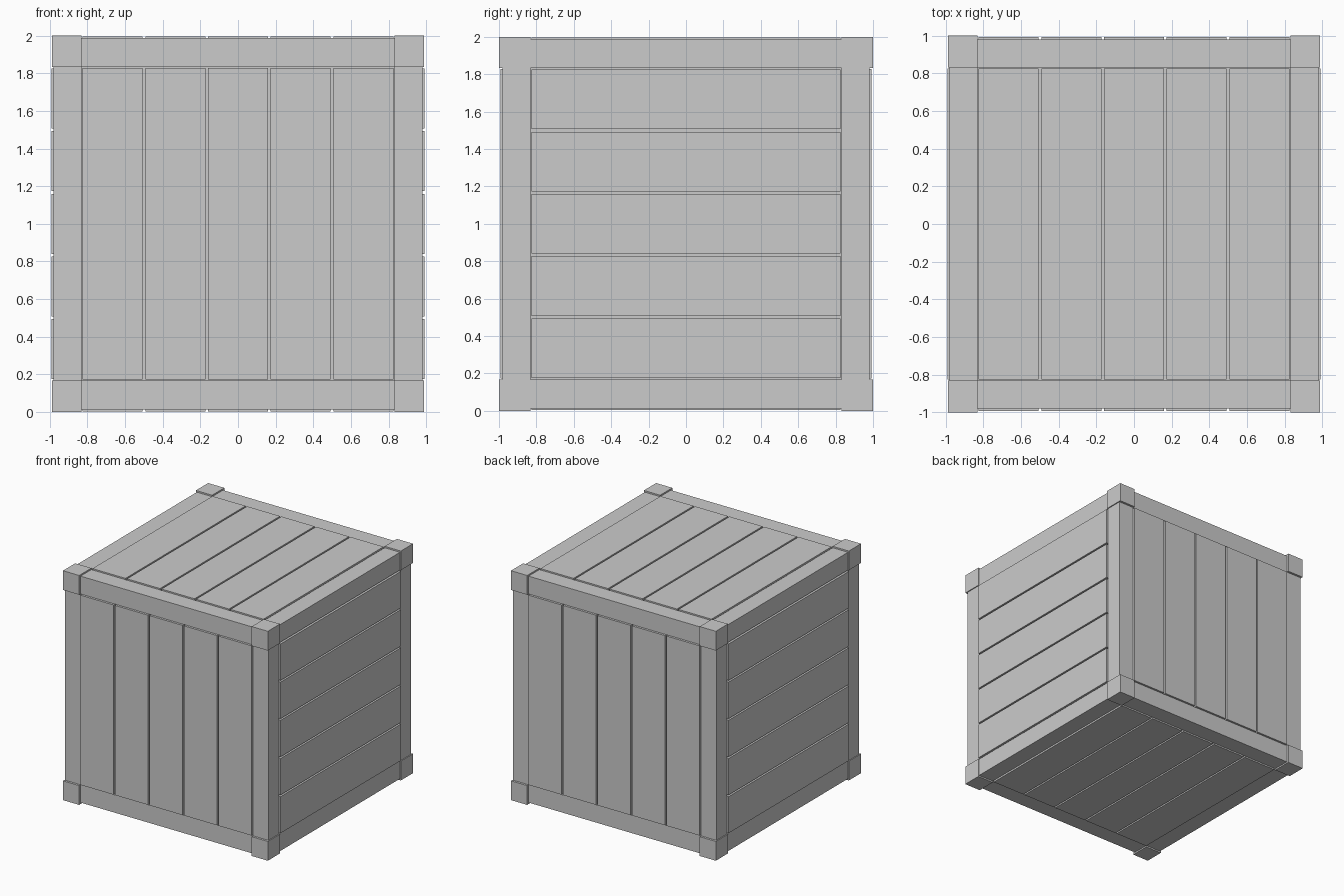
import bpy
from mathutils import Vector

if "Cube" in bpy.data.objects:
    bpy.data.objects.remove(bpy.data.objects["Cube"])

# half extents per axis (x, y, z) measured from the crate centre
BLOCK = (0.988, 1.0, 1.0)
PLANK = (0.991, 0.992, 0.996)
BEAM = (0.98, 0.981, 0.987)
CORE = 0.965
INNER = 0.832          # inner edge of the frame
REACH = 0.827          # outer edge of the plank field
PITCH = 2 * INNER / 5
GAP = 0.014


def box(name, lo, hi):
    lo, hi = Vector(lo), Vector(hi)
    bpy.ops.mesh.primitive_cube_add(size=1, location=(lo + hi) / 2 + Vector((0, 0, 1)))
    ob = bpy.context.object
    ob.name = name
    ob.scale = [abs(d) for d in hi - lo]
    bpy.ops.object.transform_apply(location=False, rotation=False, scale=True)
    return ob


# Solid backing seen inside the grooves
box("backing", [-CORE] * 3, [CORE] * 3)

# Corner blocks
for sx in (-1, 1):
    for sy in (-1, 1):
        for sz in (-1, 1):
            s = (sx, sy, sz)
            box("corner_block", [s[i] * INNER for i in range(3)],
                [s[i] * BLOCK[i] for i in range(3)])

# Frame beams along each axis, between the corner blocks
for axis in range(3):
    a, b = [i for i in range(3) if i != axis]
    for sa in (-1, 1):
        for sb in (-1, 1):
            lo, hi = [0, 0, 0], [0, 0, 0]
            lo[axis], hi[axis] = -INNER, INNER
            lo[a], hi[a] = sa * INNER, sa * BEAM[a]
            lo[b], hi[b] = sb * INNER, sb * BEAM[b]
            box("corner_post" if axis == 2 else "frame_beam", lo, hi)

# Planks: (facing axis, length axis, row axis)
FACES = {"side_plank": (0, 1, 2), "front_back_plank": (1, 2, 0),
         "top_bottom_plank": (2, 1, 0)}
for name, (n, l, r) in FACES.items():
    for s in (-1, 1):
        for k in range(5):
            start = -INNER + k * PITCH
            lo, hi = [0, 0, 0], [0, 0, 0]
            lo[n], hi[n] = s * 0.93, s * PLANK[n]
            lo[l], hi[l] = -REACH, REACH
            lo[r] = max(start + GAP / 2, -REACH)
            hi[r] = min(start + PITCH - GAP / 2, REACH)
            box(name, lo, hi)
